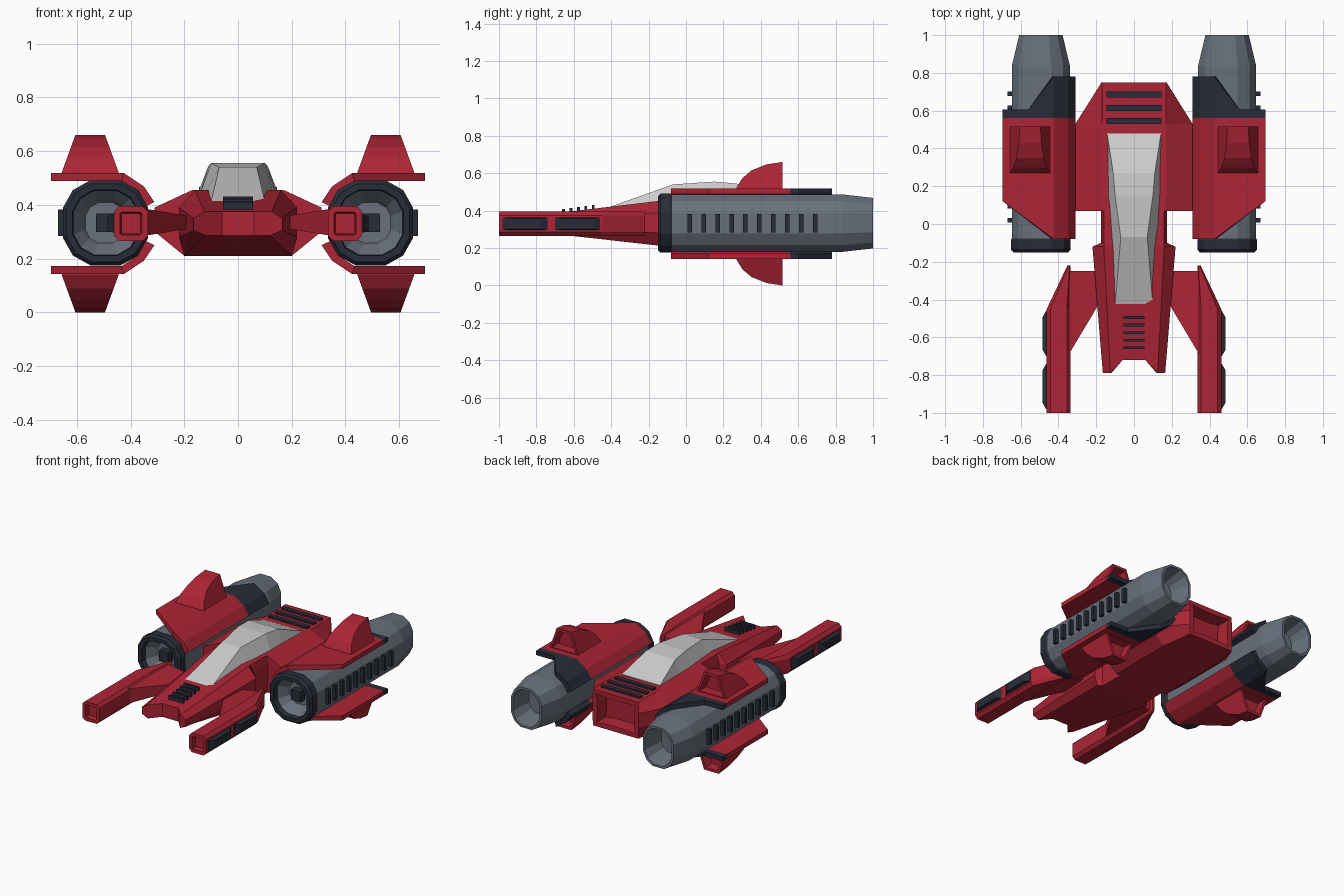
import bpy, bmesh

if "Cube" in bpy.data.objects:
    bpy.data.objects.remove(bpy.data.objects["Cube"])

def material(name, col):
    m = bpy.data.materials.new(name)
    m.diffuse_color = (*col, 1)
    m.use_nodes = True
    m.node_tree.nodes["Principled BSDF"].inputs["Base Color"].default_value = m.diffuse_color
    return m

RED = material("red_paint", (0.42, 0.018, 0.035))
DARK = material("dark_trim", (0.022, 0.025, 0.04))
STEEL = material("steel", (0.14, 0.165, 0.205))
MID = 0.33  # height of the engine axis

def finish(name, bm, mat, mirror=""):
    """Turn a bmesh into an object; mirror in X and, about MID, in Z."""
    if "Z" in mirror:
        bmesh.ops.translate(bm, verts=bm.verts, vec=(0, 0, -MID))
    me = bpy.data.meshes.new(name)
    bm.to_mesh(me)
    bm.free()
    ob = bpy.data.objects.new(name, me)
    bpy.context.collection.objects.link(ob)
    if "Z" in mirror:
        ob.location.z = MID
    if mat:
        me.materials.append(mat)
    if mirror:
        mod = ob.modifiers.new("mirror", "MIRROR")
        mod.use_axis = ("X" in mirror, False, "Z" in mirror)
        mod.use_mirror_merge = False
    return ob

def recess(bm, face, rim, depth):
    bmesh.ops.inset_individual(bm, faces=[face], thickness=rim)
    bmesh.ops.inset_individual(bm, faces=[face], thickness=0.006, depth=-depth)

def loft(name, rings, mat, mirror="", caps=(True, True), recesses=(None, None), close=False):
    """Skin a row of equal point rings, optionally with sunken end caps."""
    bm = bmesh.new()
    vs = [[bm.verts.new(p) for p in r] for r in rings]
    n = len(vs[0])
    pairs = list(zip(vs, vs[1:])) + ([(vs[-1], vs[0])] if close else [])
    for a, b in pairs:
        for i in range(n):
            j = (i + 1) % n
            bm.faces.new((a[i], a[j], b[j], b[i]))
    ends = [bm.faces.new(v) if c and not close else None
            for v, c in zip((vs[0], vs[-1]), caps)]
    if not caps[0] and not close and n == 12:  # forked nose cap
        v = vs[0]
        for f in (v[:6], v[6:], [v[0], v[5], v[6], v[11]]):
            bm.faces.new(f)
    bmesh.ops.recalc_face_normals(bm, faces=bm.faces)
    for f, r in zip(ends, recesses):
        if f and r:
            recess(bm, f, *r)
    return finish(name, bm, mat, mirror)

def boxes(name, items, mat, mirror=""):
    """One object from several (centre, size) boxes."""
    bm = bmesh.new()
    for c, s in items:
        vs = bmesh.ops.create_cube(bm, size=1)["verts"]
        bmesh.ops.scale(bm, verts=vs, vec=s)
        bmesh.ops.translate(bm, verts=vs, vec=c)
    return finish(name, bm, mat, mirror)

# Fuselage: faceted sections from forked nose to sunken tail
def hull(y, bw, bz, mw, m0, m1, tw, tz, notch=0.0):
    half = [(0.06, bz), (bw, bz), (mw, m0), (mw, m1), (tw, tz), (0.06, tz)]
    ring = half + [(-x, z) for x, z in reversed(half)]
    return [(x, y + (notch if abs(x) < 0.07 else 0), z) for x, z in ring]

loft("fuselage", [
    hull(-0.79, 0.12, 0.285, 0.165, 0.305, 0.35, 0.125, 0.375, 0.07),
    hull(-0.12, 0.20, 0.21, 0.22, 0.28, 0.39, 0.16, 0.455),
    hull(-0.10, 0.17, 0.21, 0.175, 0.28, 0.40, 0.16, 0.455),
    hull(0.069, 0.17, 0.21, 0.175, 0.28, 0.40, 0.16, 0.455),
    hull(0.07, 0.20, 0.21, 0.31, 0.30, 0.39, 0.17, 0.455),
    hull(0.53, 0.20, 0.21, 0.31, 0.30, 0.39, 0.17, 0.455),
    hull(0.75, 0.17, 0.21, 0.172, 0.28, 0.38, 0.17, 0.455),
], RED, caps=(False, True), recesses=(None, (0.035, 0.09)))

# Canopy
loft("canopy", [[(-b, y, z0), (b, y, z0), (t, y, z), (-t, y, z)] for y, b, t, z0, z in [
    (-0.43, 0.105, 0.10, 0.39, 0.412), (-0.07, 0.135, 0.07, 0.42, 0.54),
    (0.15, 0.145, 0.10, 0.43, 0.555), (0.27, 0.145, 0.11, 0.43, 0.545),
    (0.48, 0.145, 0.143, 0.43, 0.46)]], None)

# Deck vents behind the canopy and on the nose
boxes("rear_vents", [((0, 0.545 + 0.07 * i, 0.455), (0.29, 0.032, 0.024)) for i in range(3)], DARK)
boxes("nose_vents", [((0, -0.655 + 0.04 * i, 0.395 + 0.005 * i), (0.11, 0.014, 0.03))
                     for i in range(5)], DARK)

# Gun arms with sunken muzzles
def gun(y, x1):
    x0, z0, z1, c = 0.335, 0.265, 0.395, 0.02
    d = min(c, (x1 - x0) / 3)
    return [(x, y, z) for x, z in [
        (x0 + d, z0), (x1 - d, z0), (x1, z0 + c), (x1, z1 - c),
        (x1 - d, z1), (x0 + d, z1), (x0, z1 - c), (x0, z0 + c)]]

loft("gun_arm", [gun(-1, 0.462), gun(-0.45, 0.462), gun(-0.22, 0.353)], RED, "X",
     recesses=((0.024, 0.03), None))

# Side panels on the guns, tapered outward
for k, y in enumerate((-0.86, -0.58)):
    loft(f"gun_panel_{k + 1}", [
        [(x, y - h, 0.33 - w), (x, y + h, 0.33 - w), (x, y + h, 0.33 + w), (x, y - h, 0.33 + w)]
        for x, h, w in ((0.45, 0.12, 0.034), (0.465, 0.12, 0.034), (0.485, 0.085, 0.028))],
        DARK, "X")

# Struts joining the guns to the fuselage
loft("gun_strut", [[(x, y0, 0.335 - h), (x, y1, 0.335 - h), (x, y1, 0.335 + h), (x, y0, 0.335 + h)]
                   for x, y0, y1, h in ((0.16, -0.38, -0.25, 0.02), (0.345, -0.69, -0.25, 0.05))],
     RED, "X")

# Engines: twelve-sided rings around the axis
def ring(y, rx, rz=None):
    rz = rz or rx
    q = [(1, 0.36), (0.77, 0.77), (0.36, 1)]
    pts = q + [(-a, b) for a, b in reversed(q)]
    pts += [(-a, -b) for a, b in pts]
    return [(0.493 + a * rx, y, 0.333 + b * rz) for a, b in pts]

loft("engine_body", [ring(*r) for r in [
    (-0.04, 0.075), (-0.06, 0.085), (-0.11, 0.118), (-0.10, 0.135), (-0.08, 0.153),
    (0.84, 0.153), (1.0, 0.115, 0.135), (1.0, 0.10, 0.12), (0.86, 0.075, 0.09)]], STEEL, "X")
loft("intake_ring", [ring(*r) for r in [
    (-0.07, 0.15), (-0.085, 0.158), (-0.135, 0.158), (-0.15, 0.145),
    (-0.15, 0.122), (-0.09, 0.116)]], DARK, "X", close=True)
boxes("intake_hub", [((0.493, -0.06, 0.333), (0.07, 0.06, 0.07))], DARK, "X")
boxes("engine_side_vents", [((0.655, 0.02 + 0.0745 * i, 0.333), (0.03, 0.024, 0.1))
                            for i in range(10)], DARK, "X")

# Bent armour plates above and below each engine: x, z, inner offset, front y, rear y
def plate(name, stations, mat):
    loft(name, [[(x, y0, z), (x, y1, z), (x + dx, y1, z - dz), (x + dx, y0, z - dz)]
                for x, z, dx, dz, y0, y1 in stations], mat, "XZ")

bend = [(0.311, 0.41, 0.03, 0.015), (0.35, 0.468, 0.02, 0.022), (0.425, 0.518, 0.008, 0.03)]
edge = (0.695, 0.518, 0, 0.03)
plate("engine_armour", [(*b, -0.08, 0.56) for b in bend] + [(*edge, 0.12, 0.56)], RED)
plate("armour_trim", [(*b, 0.56, 0.78) for b in bend] +
      [(0.56, 0.518, 0, 0.03, 0.56, 0.605), (*edge, 0.56, 0.605)], DARK)

# Curved fins with sunken rear faces
def fin(y, z):
    t = 0.108 - 0.053 * (z - 0.515) / 0.145
    return [(0.55 - 0.108, y, 0.51), (0.55 + 0.108, y, 0.51), (0.55 + t, y, z), (0.55 - t, y, z)]

loft("fin", [fin(0.27, 0.522), fin(0.30, 0.572), fin(0.35, 0.615), fin(0.43, 0.647), fin(0.515, 0.66)],
     RED, "XZ", recesses=(None, (0.022, 0.06)))
